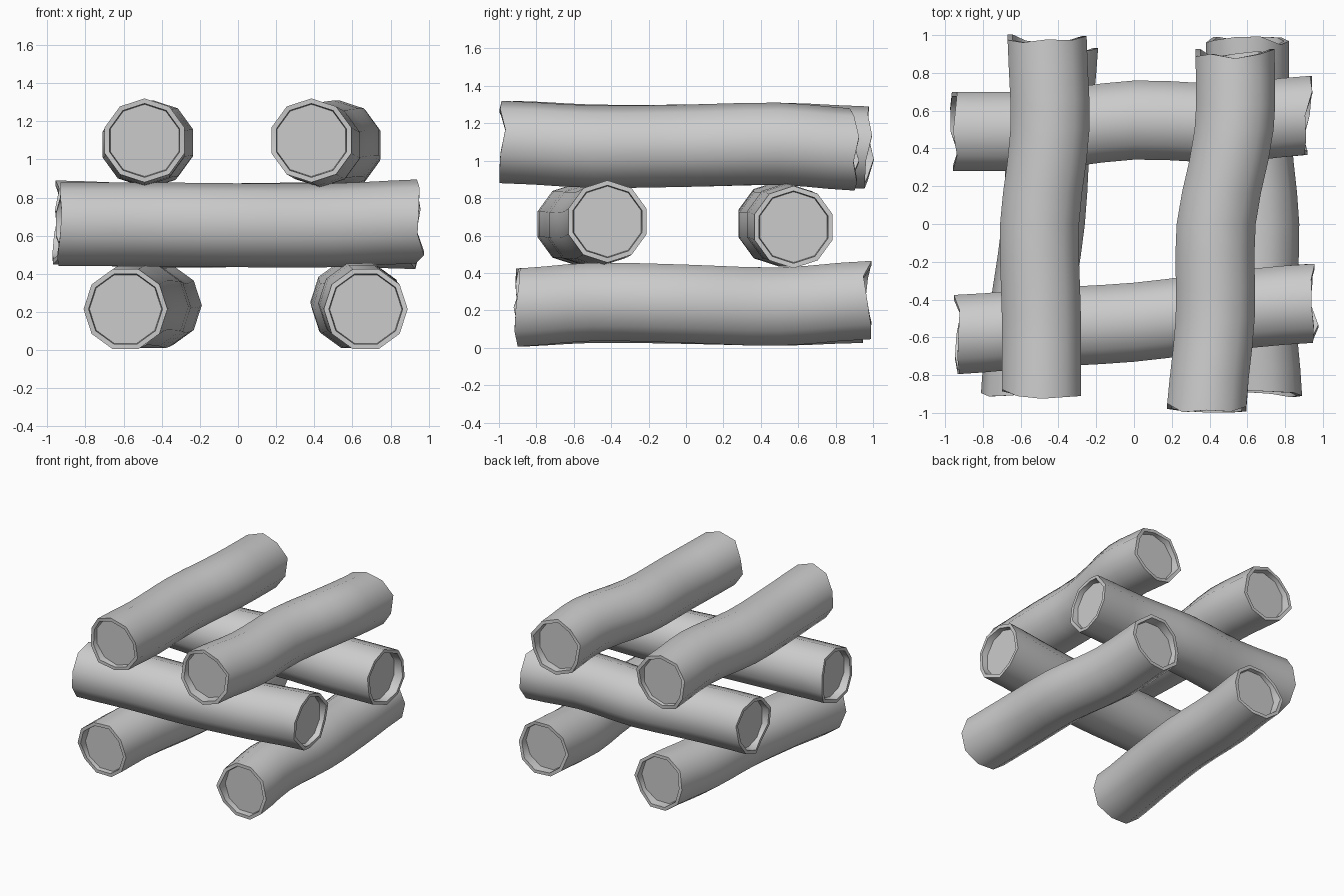
import bpy
import bmesh
import math
import random
from mathutils import Vector

random.seed(4)

default_cube = bpy.data.objects.get("Cube")
if default_cube:
    bpy.data.objects.remove(default_cube, do_unlink=True)

SIDES = 10
RADIUS = 0.22
RIM = 0.88        # inner edge of the bark, relative to the radius
RECESS = 0.05     # depth of the cut wood behind the bark
STEPS = 3         # rings per bend

grey = bpy.data.materials.new("bark_grey")
grey.use_nodes = True
grey.diffuse_color = (0.6, 0.6, 0.6, 1)
grey.node_tree.nodes["Principled BSDF"].inputs["Base Color"].default_value = grey.diffuse_color


def smooth_path(points):
    """Rounded path through the points (along, side, height)."""
    pts = [points[0], *points, points[-1]]
    path = []
    for a, b, c, d in zip(pts, pts[1:], pts[2:], pts[3:]):
        for i in range(STEPS):
            t = i / STEPS
            p = b + (c - a) * t / 2
            p += (a - b * 2.5 + c * 2 - d / 2) * t ** 2
            p += ((b - c) * 3 + d - a) * t ** 3 / 2
            p.x = b.x + (c.x - b.x) * t
            path.append(p)
    return path + [points[-1]]


def make_log(name, axis, start, end, sides, heights, phase):
    along = [start, -0.5, 0, 0.5, end]
    path = smooth_path([Vector(p) for p in zip(along, sides, heights)])
    bm = bmesh.new()

    def ring(centre, scale, offsets):
        verts = []
        for i, offset in enumerate(offsets):
            angle = phase + i * math.tau / SIDES
            t = centre.x + offset
            s = centre.y + RADIUS * scale * math.cos(angle)
            z = centre.z + RADIUS * scale * math.sin(angle)
            verts.append(bm.verts.new((t, s, z) if axis == "x" else (s, t, z)))
        return verts

    # Chipped bark ends, recessed cut wood and the trunk between them
    flat = [0] * SIDES
    chips = [[random.uniform(-0.026, 0.026) for _ in flat] for _ in range(2)]
    inward = Vector((RECESS, 0, 0))
    rings = [ring(path[0] + inward, RIM - 0.02, flat),
             ring(path[0], RIM, chips[0]),
             ring(path[0], 1, chips[0])]
    rings += [ring(p, 1, flat) for p in path[1:-1]]
    rings += [ring(path[-1], 1, chips[1]),
              ring(path[-1], RIM, chips[1]),
              ring(path[-1] - inward, RIM - 0.02, flat)]
    for low, high in zip(rings, rings[1:]):
        for i in range(SIDES):
            j = (i + 1) % SIDES
            bm.faces.new((low[i], low[j], high[j], high[i]))
    bm.faces.new(rings[0])
    bm.faces.new(rings[-1])
    bmesh.ops.recalc_face_normals(bm, faces=bm.faces)

    # Smooth bark with crisp rims
    for face in bm.faces:
        face.smooth = True
    for edge in bm.edges:
        edge.smooth = edge.calc_face_angle(0) < math.radians(45)

    mesh = bpy.data.meshes.new(name)
    bm.to_mesh(mesh)
    bm.free()
    mesh.materials.append(grey)
    bpy.context.collection.objects.link(bpy.data.objects.new(name, mesh))


UP = math.pi / 2

# Bottom layer, running front to back
make_log("bottom_right_log", "y", -0.89, 0.93,
         (-0.59, -0.55, -0.48, -0.45, -0.41), (0.215, 0.235, 0.23, 0.22, 0.235), 0)
make_log("bottom_left_log", "y", -0.9, 0.97,
         (0.67, 0.64, 0.655, 0.61, 0.6), (0.215, 0.245, 0.235, 0.22, 0.255), 0)

# Middle layer, running side to side
make_log("middle_front_log", "x", -0.93, 0.95,
         (-0.585, -0.55, -0.52, -0.46, -0.42), (0.66, 0.66, 0.655, 0.655, 0.675), UP)
make_log("middle_back_log", "x", -0.95, 0.92,
         (0.49, 0.495, 0.55, 0.535, 0.575), (0.67, 0.655, 0.655, 0.66, 0.645), UP)

# Top layer, running front to back
make_log("top_right_log", "y", -0.9, 0.98,
         (-0.49, -0.49, -0.5, -0.445, -0.46), (1.1, 1.08, 1.08, 1.09, 1.07), UP)
make_log("top_left_log", "y", -0.975, 0.9,
         (0.385, 0.43, 0.435, 0.53, 0.535), (1.1, 1.075, 1.08, 1.09, 1.06), UP)
